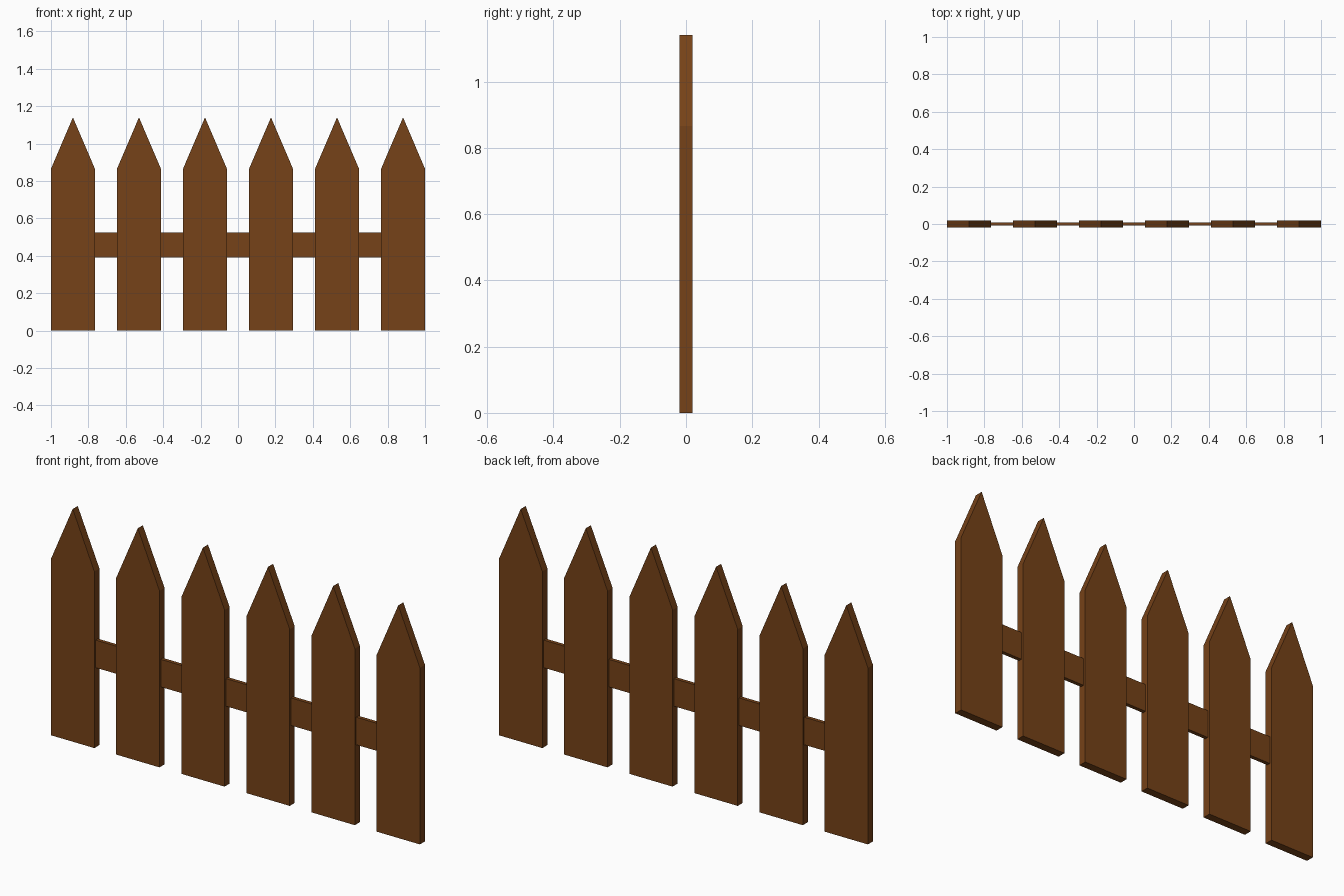
import bpy
import bmesh

if "Cube" in bpy.data.objects:
    bpy.data.objects.remove(bpy.data.objects["Cube"])

wood = bpy.data.materials.new("brown_wood")
wood.diffuse_color = (0.18, 0.054, 0.009, 1)
wood.use_nodes = True
wood.node_tree.nodes["Principled BSDF"].inputs["Base Color"].default_value = wood.diffuse_color

COUNT = 6
WIDTH = 0.235
THICK = 0.039
PITCH = (2 - WIDTH) / (COUNT - 1)


def board(name, profile, thickness, x=0.0):
    """Extrude an x-z outline along y, centred on y = 0."""
    bm = bmesh.new()
    face = bm.faces.new([bm.verts.new((px, -thickness / 2, pz)) for px, pz in profile])
    ext = bmesh.ops.extrude_face_region(bm, geom=[face])
    verts = [g for g in ext["geom"] if isinstance(g, bmesh.types.BMVert)]
    bmesh.ops.translate(bm, verts=verts, vec=(0, thickness, 0))
    bmesh.ops.recalc_face_normals(bm, faces=bm.faces)
    mesh = bpy.data.meshes.new(name)
    bm.to_mesh(mesh)
    bm.free()
    mesh.materials.append(wood)
    obj = bpy.data.objects.new(name, mesh)
    obj.location.x = x
    bpy.context.collection.objects.link(obj)
    return obj


# Pointed pickets
h = WIDTH / 2
picket = [(-h, 0), (h, 0), (h, 0.865), (0, 1.14), (-h, 0.865)]
for i in range(COUNT):
    board(f"picket_{i + 1}", picket, THICK, (i - (COUNT - 1) / 2) * PITCH)

# Thin rail running through the pickets, ending inside the outer ones
r = 1 - h
board("rail", [(-r, 0.39), (r, 0.39), (r, 0.525), (-r, 0.525)], 0.018)
